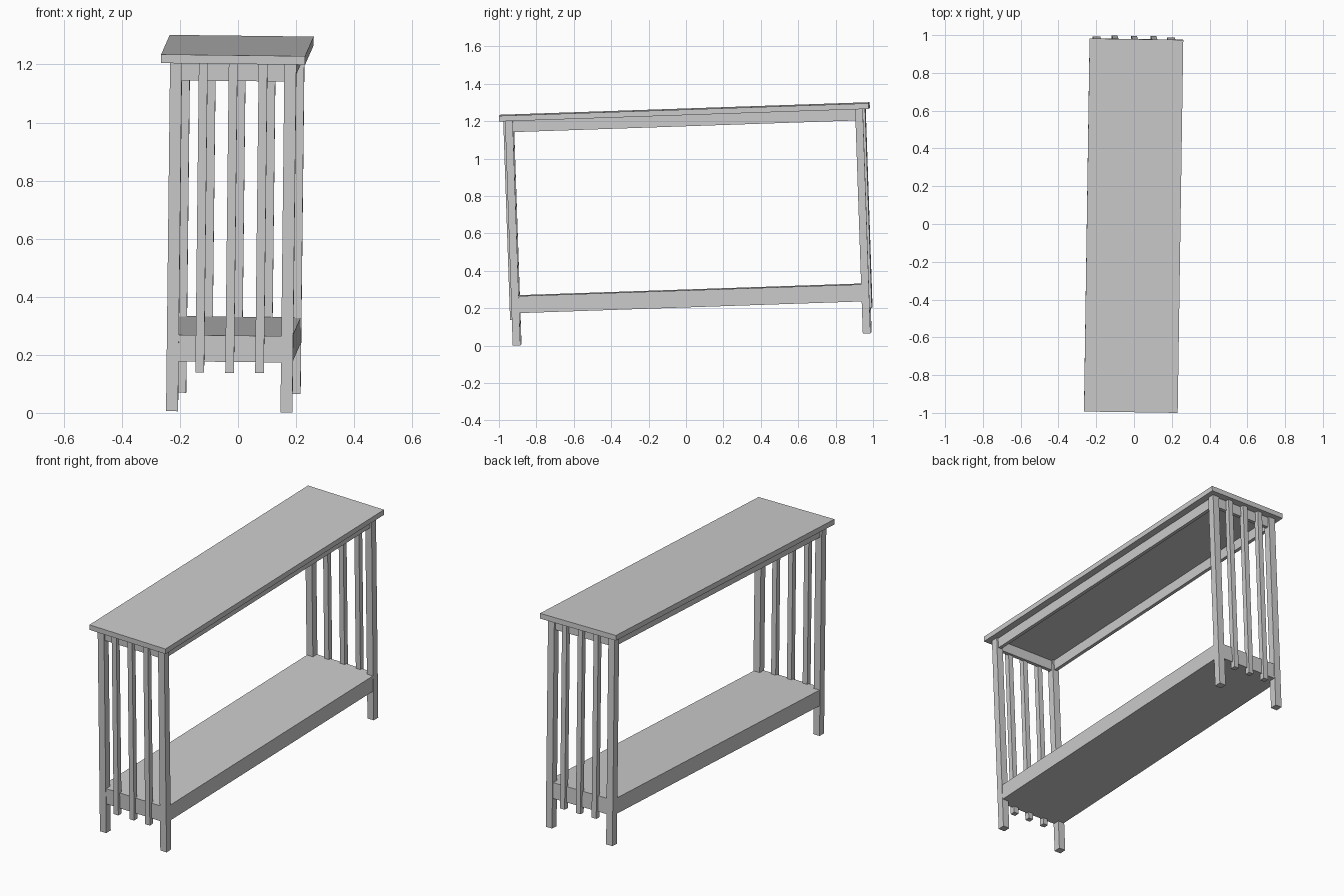
import bpy
import bmesh
from mathutils import Matrix, Vector

cube = bpy.data.objects.get("Cube")
if cube:
    bpy.data.objects.remove(cube, do_unlink=True)

# Single plain finish
grey = bpy.data.materials.new("plain_grey")
grey.use_nodes = True
colour = (0.6, 0.6, 0.6, 1)
grey.diffuse_color = colour
grey.node_tree.nodes["Principled BSDF"].inputs["Base Color"].default_value = colour

# The whole table leans and turns slightly
POSE = (Matrix.Translation((-0.016, 0.033, 0.036))
        @ Matrix.Rotation(-0.015, 4, "Z")
        @ Matrix.Rotation(0.034, 4, "X")
        @ Matrix.Rotation(0.012, 4, "Y"))


def box(name, x, y, z):
    """Box spanning the (low, high) ranges x, y and z in table space."""
    low, high = (Vector(c) for c in zip(x, y, z))
    size = high - low
    bm = bmesh.new()
    bmesh.ops.create_cube(bm, size=1)
    bmesh.ops.scale(bm, vec=size, verts=bm.verts)
    bmesh.ops.translate(bm, vec=(low + high) / 2, verts=bm.verts)
    mesh = bpy.data.meshes.new(name)
    bm.to_mesh(mesh)
    bm.free()
    mesh.materials.append(grey)
    obj = bpy.data.objects.new(name, mesh)
    obj.matrix_world = POSE
    bpy.context.collection.objects.link(obj)
    return obj


def around(centre, width):
    return centre - width / 2, centre + width / 2


LEG = 0.041
LEG_X, LEG_Y = 0.197, 0.9365
UNDERSIDE, TOP = 1.20, 1.23

# Tabletop and thick lower shelf
box("tabletop", (-0.248, 0.248), (-0.988, 0.988), (UNDERSIDE, TOP))
box("lower_shelf", (-0.215, 0.215), (-0.953, 0.953), (0.172, 0.263))

# Side aprons under the tabletop
for side, sx in (("left", 1), ("right", -1)):
    box(side + "_apron", around(sx * LEG_X, 0.02), around(0, 2 * LEG_Y), (1.14, UNDERSIDE))

for end, sy in (("front", -1), ("back", 1)):
    # End apron
    box(end + "_apron", around(0, 2 * LEG_X), around(sy * LEG_Y, 0.02), (1.14, UNDERSIDE))
    # Legs
    for side, sx in (("left", 1), ("right", -1)):
        box(f"{end}_{side}_leg", around(sx * LEG_X, LEG), around(sy * LEG_Y, LEG), (0, UNDERSIDE))
    # Three slats standing slightly proud of the legs
    for i in range(3):
        box(f"{end}_slat_{i + 1}", around((i - 1) * 0.103, 0.03),
            around(sy * 0.953, 0.03), (0.135, UNDERSIDE))
